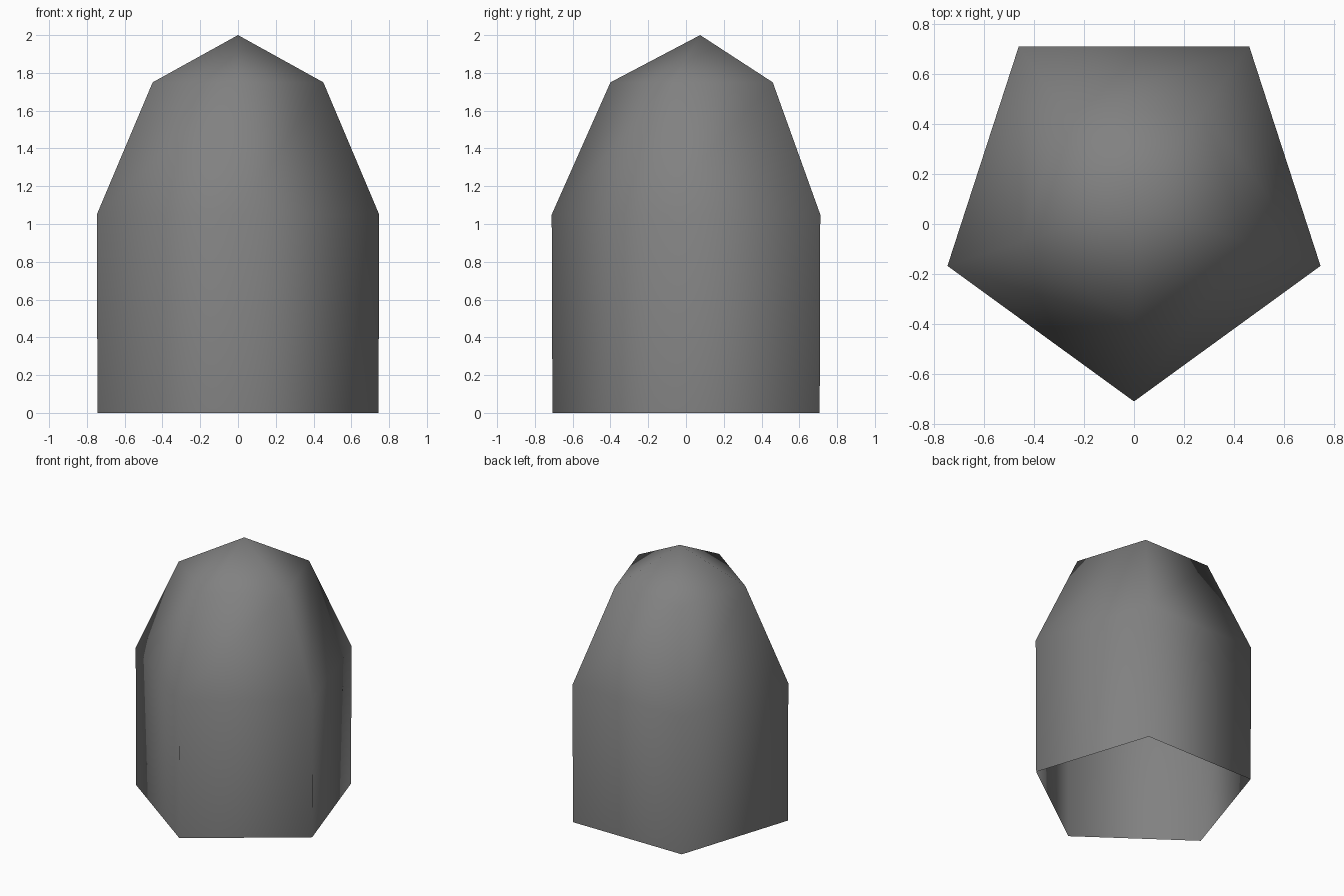
import bpy
import bmesh
from math import cos, sin, tau

cube = bpy.data.objects.get("Cube")
if cube:
    bpy.data.objects.remove(cube, do_unlink=True)

SIDES = 5
CENTRE_Y = 0.075
APEX_Z = 2.0
PROFILE = [(0.782, 0.0), (0.786, 1.05), (0.475, 1.75)]  # radius, height

# Single plain grey
grey = bpy.data.materials.new("grey")
grey.use_nodes = True
colour = (0.22, 0.22, 0.22, 1.0)
grey.diffuse_color = colour
grey.node_tree.nodes["Principled BSDF"].inputs["Base Color"].default_value = colour


def add_ring(bm, radius, z):
    """Five-sided ring with one corner pointing to the front."""
    angles = [tau * (i / SIDES - 0.25) for i in range(SIDES)]
    return [bm.verts.new((radius * cos(a), CENTRE_Y + radius * sin(a), z))
            for a in angles]


# Pointed shell: straight walls, tapered shoulder, open underneath
bm = bmesh.new()
rings = [add_ring(bm, r, z) for r, z in PROFILE]
apex = bm.verts.new((0, CENTRE_Y, APEX_Z))
for i in range(SIDES):
    j = (i + 1) % SIDES
    for low, high in zip(rings, rings[1:]):
        bm.faces.new((low[i], low[j], high[j], high[i]))
    bm.faces.new((rings[-1][i], rings[-1][j], apex))
for face in bm.faces:
    face.smooth = True

mesh = bpy.data.meshes.new("pointed_shell")
bm.to_mesh(mesh)
bm.free()
mesh.materials.append(grey)
shell = bpy.data.objects.new("pointed_shell", mesh)
bpy.context.collection.objects.link(shell)
